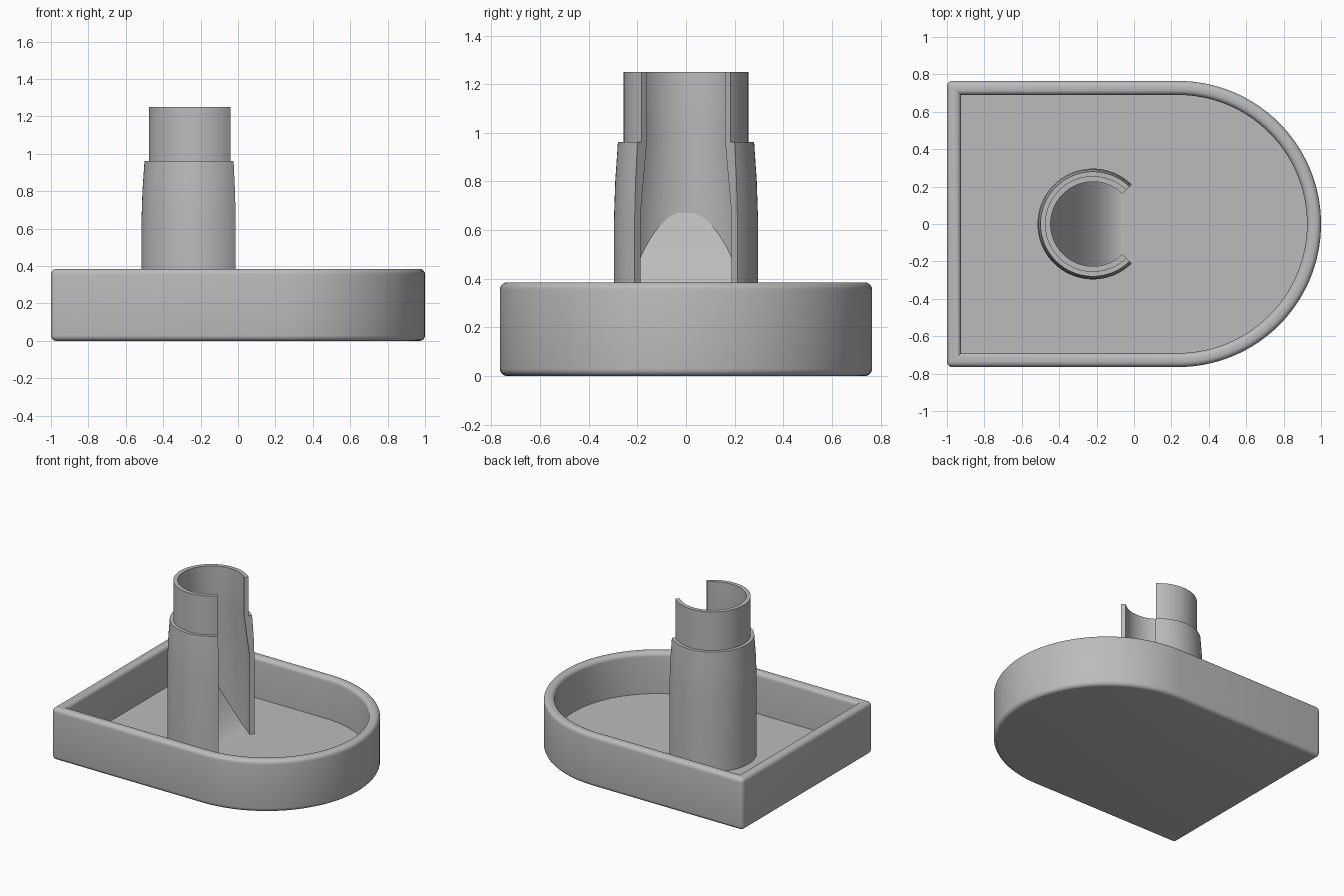
import bpy, bmesh, math

cube = bpy.data.objects.get("Cube")
if cube:
    bpy.data.objects.remove(cube, do_unlink=True)

grey = bpy.data.materials.new("plain grey")
grey.use_nodes = True
colour = (0.5, 0.5, 0.5, 1)
grey.diffuse_color = colour
grey.node_tree.nodes["Principled BSDF"].inputs["Base Color"].default_value = colour

HALF = 0.765      # half width of the tray and radius of its round end
FLOOR = 0.08
TOP = 0.385
FILLET = 0.03
POST_X = -0.22


def finish(bm, name):
    bmesh.ops.remove_doubles(bm, verts=bm.verts, dist=0.0002)
    bmesh.ops.recalc_face_normals(bm, faces=bm.faces)
    mesh = bpy.data.meshes.new(name)
    bm.to_mesh(mesh)
    bm.free()
    mesh.materials.append(grey)
    obj = bpy.data.objects.new(name, mesh)
    bpy.context.collection.objects.link(obj)
    bpy.ops.object.select_all(action='DESELECT')
    obj.select_set(True)
    bpy.context.view_layer.objects.active = obj
    bpy.ops.object.shade_smooth_by_angle(angle=math.radians(30))
    return obj


def arc(cx, cy, r, start, end, steps):
    angles = [math.radians(start + (end - start) * i / steps) for i in range(steps + 1)]
    return [(cx + r * math.cos(a), cy + r * math.sin(a)) for a in angles]


def outline(inset):
    # D-shaped loop: round end on the right, two small corners on the left
    r = max(FILLET - inset, 0)
    left, side = -1 + inset + r, HALF - inset - r
    return (arc(1 - HALF, 0, HALF - inset, -90, 90, 64)
            + arc(left, side, r, 90, 180, 5)
            + arc(left, -side, r, 180, 270, 5))


def bridge(bm, a, b, closed=True):
    n = len(a)
    for i in range(n if closed else n - 1):
        j = (i + 1) % n
        bm.faces.new((a[i], a[j], b[j], b[i]))


# Tray: wall section as (inset, height), with rounded rim and lower edge
f = FILLET
section = arc(f, f, f, 270, 180, 5) + arc(f, TOP - f, f, 180, 90, 5)
section += arc(0.075 - f, TOP - f, f, 90, 0, 5) + [(0.075, FLOOR)]
bm = bmesh.new()
loops = [[bm.verts.new((x, y, z)) for x, y in outline(d)] for d, z in section]
for a, b in zip(loops, loops[1:]):
    bridge(bm, a, b)
bm.faces.new(loops[0])
bm.faces.new(loops[-1])
finish(bm, "tray")

# Split tube: closed wall section swept round, leaving a quarter open
wall = [(0.296, FLOOR - 0.02), (0.296, 0.65), (0.291, 0.8), (0.28, 0.962),
        (0.256, 0.962), (0.256, 1.25), (0.226, 1.25), (0.226, 0.962),
        (0.262, 0.67), (0.262, FLOOR - 0.02)]
bm = bmesh.new()
rings = []
for c, s in arc(0, 0, 1, 45.5, 314.5, 72):
    rings.append([bm.verts.new((POST_X + r * c, r * s, z)) for r, z in wall])
for a, b in zip(rings, rings[1:]):
    bridge(bm, a, b)
bm.faces.new(rings[0])
bm.faces.new(rings[-1])
finish(bm, "split_tube")

# Curved ramp inside the tube, trimmed to its round wall
bm = bmesh.new()
rows = []
steps = 24
for i in range(steps + 1):
    t = i / steps
    x = -0.48 + 0.41 * t
    z = FLOOR + 0.59 * (1 - t) ** 1.8 + 0.001
    reach = math.sqrt(max(0.268 ** 2 - (x - POST_X) ** 2, 0))
    rows.append([bm.verts.new((x, side * reach, z)) for side in (-1, 1)])
for a, b in zip(rows, rows[1:]):
    bridge(bm, a, b, closed=False)
ramp = finish(bm, "inner_ramp")
if ramp.data.polygons[steps // 2].normal.z < 0:
    ramp.data.flip_normals()
